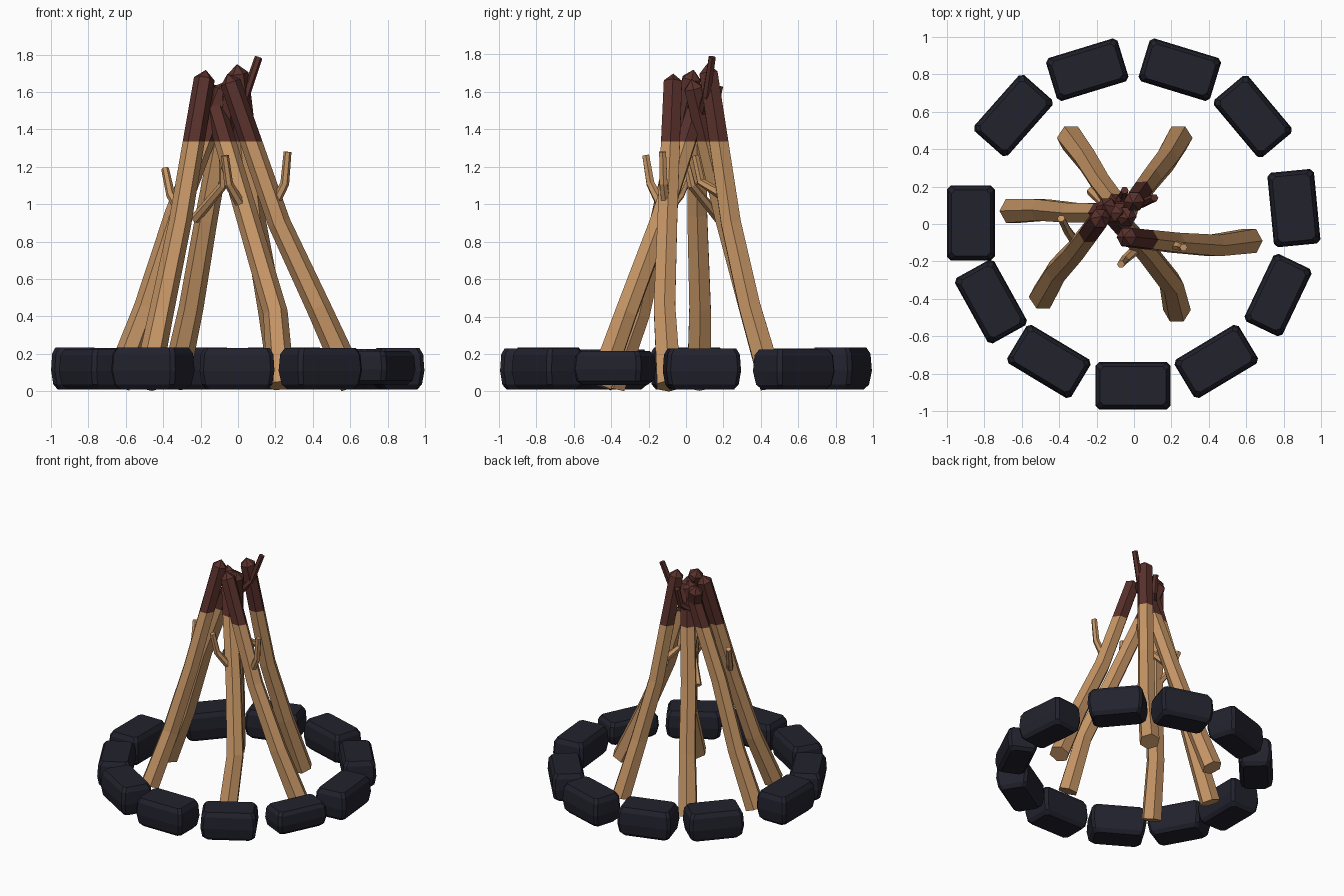
import bpy, bmesh, math
from mathutils import Vector, Matrix

if "Cube" in bpy.data.objects:
    bpy.data.objects.remove(bpy.data.objects["Cube"])


def material(name, rgb):
    m = bpy.data.materials.new(name)
    m.diffuse_color = (*rgb, 1)
    m.use_nodes = True
    m.node_tree.nodes["Principled BSDF"].inputs["Base Color"].default_value = m.diffuse_color
    return m


WOOD = material("tan wood", (0.56, 0.30, 0.13))
CHAR = material("charred wood", (0.10, 0.030, 0.024))
STONE = material("dark stone", (0.016, 0.016, 0.027))
CHAR_Z = 1.335


def finish(bm, name, mats):
    bmesh.ops.recalc_face_normals(bm, faces=bm.faces[:])
    me = bpy.data.meshes.new(name)
    bm.to_mesh(me)
    bm.free()
    for m in mats:
        me.materials.append(m)
    ob = bpy.data.objects.new(name, me)
    bpy.context.collection.objects.link(ob)
    return ob


def stick(name, pts, radii, sides, point=0.0):
    """Faceted tube along a path, optional pointed tip, charred above CHAR_Z."""
    bm = bmesh.new()
    pts = [Vector(p) for p in pts]
    rings = []
    for i, (p, r) in enumerate(zip(pts, radii)):
        t = (pts[min(i + 1, len(pts) - 1)] - pts[max(i - 1, 0)]).normalized()
        u = Vector((0, 1, 0)).cross(t).normalized()
        v = t.cross(u)
        rings.append([bm.verts.new(p + r * (math.cos(a) * u + math.sin(a) * v))
                      for a in (2 * math.pi * k / sides for k in range(sides))])
    for a, b in zip(rings, rings[1:]):
        for k in range(sides):
            j = (k + 1) % sides
            bm.faces.new((a[k], a[j], b[j], b[k]))
    bm.faces.new(rings[0][::-1])
    if point:
        tip = bm.verts.new(pts[-1] + (pts[-1] - pts[-2]).normalized() * point)
        for k in range(sides):
            bm.faces.new((rings[-1][k], rings[-1][(k + 1) % sides], tip))
    else:
        bm.faces.new(rings[-1])
    # cut at the char line and colour by height
    bmesh.ops.bisect_plane(bm, geom=bm.verts[:] + bm.edges[:] + bm.faces[:],
                           plane_co=(0, 0, CHAR_Z), plane_no=(0, 0, 1))
    for f in bm.faces:
        f.material_index = int(f.calc_center_median().z > CHAR_Z)
    return finish(bm, name, (WOOD, CHAR))


# Six leaning logs: foot, knee, middle, shoulder below the pointed tip
logs = {
    "left_log": [(-.65, .07, .03), (-.49, .075, .45), (-.33, .06, .95), (-.08, .06, 1.61)],
    "back_left_log": [(-.34, .46, .03), (-.25, .34, .45), (-.17, .21, .92), (-.04, .04, 1.62)],
    "back_right_log": [(.24, .46, .03), (.17, .34, .45), (.09, .24, .9), (0, .12, 1.70)],
    "right_log": [(.62, -.09, .03), (.43, -.115, .45), (.22, -.10, .9), (-.04, -.07, 1.65)],
    "front_right_log": [(.23, -.46, .03), (.20, -.32, .42), (.06, -.14, .9), (-.15, .09, 1.61)],
    "front_left_log": [(-.49, -.39, .03), (-.41, -.25, .42), (-.31, -.14, .9), (-.18, .03, 1.67)],
}
for name, pts in logs.items():
    stick(name, pts, (.074, .066, .061, .056), 6, .05)

# Small bent twigs growing from the logs
twigs = {
    "front_left_twig": [(-.29, -.13, .93), (-.36, -.03, 1.05), (-.39, .03, 1.19)],
    "right_twig": [(.17, -.10, .95), (.25, -.12, 1.11), (.265, -.125, 1.28)],
    "front_twig": [(.03, -.12, .97), (-.05, -.19, 1.11), (-.07, -.215, 1.26)],
    "back_left_twig": [(-.23, .18, .92), (-.08, .03, 1.10), (-.08, -.01, 1.26)],
    "back_right_twig": [(.06, .19, 1.05), (0, .08, 1.12), (-.005, .05, 1.26)],
    "top_twig": [(-.12, .06, 1.40), (.04, .11, 1.58), (.11, .14, 1.785)],
    "top_back_twig": [(-.12, .06, 1.42), (-.06, .15, 1.50), (-.05, .18, 1.63)],
}
for name, pts in twigs.items():
    stick(name, pts, (.028, .024, .021), 6)


def stone(name, x, y, angle, length, width, z0, z1):
    """Chamfered, slightly bulging block."""
    bm = bmesh.new()
    for f, inset in ((0, .035), (.12, .012), (.45, 0), (.85, .006), (1, .024)):
        a, b, c = length / 2 - inset, width / 2 - inset, .02
        for sx in (-1, 1):
            for sy in (-1, 1):
                bm.verts.new((sx * a, sy * (b - c), z0 + f * (z1 - z0)))
                bm.verts.new((sx * (a - c), sy * b, z0 + f * (z1 - z0)))
    bmesh.ops.convex_hull(bm, input=bm.verts[:])
    bmesh.ops.dissolve_limit(bm, angle_limit=.01, verts=bm.verts[:], edges=bm.edges[:])
    bm.transform(Matrix.Translation((x, y, 0)) @ Matrix.Rotation(math.radians(angle), 4, 'Z'))
    finish(bm, name, (STONE,))


# Ring of eleven stones: x, y, angle, length, width, bottom, top
stones = [
    (-.25, .825, 17, .40, .24, .01, .235), (.245, .825, -17, .40, .24, .01, .235),
    (.635, .575, -50, .40, .24, .01, .225), (.855, .085, -84.5, .40, .25, .01, .23),
    (.77, -.38, 64.5, .40, .225, .035, .215), (.44, -.735, 31, .40, .24, .01, .23),
    (-.005, -.865, 0, .40, .255, .01, .23), (-.455, -.735, -31, .40, .24, .01, .235),
    (-.765, -.415, -61, .40, .24, .01, .225), (-.872, .005, 90, .40, .255, .01, .235),
    (-.645, .58, 48.5, .40, .24, .01, .23),
]
for i, s in enumerate(stones):
    stone(f"ring_stone_{i + 1}", *s)
